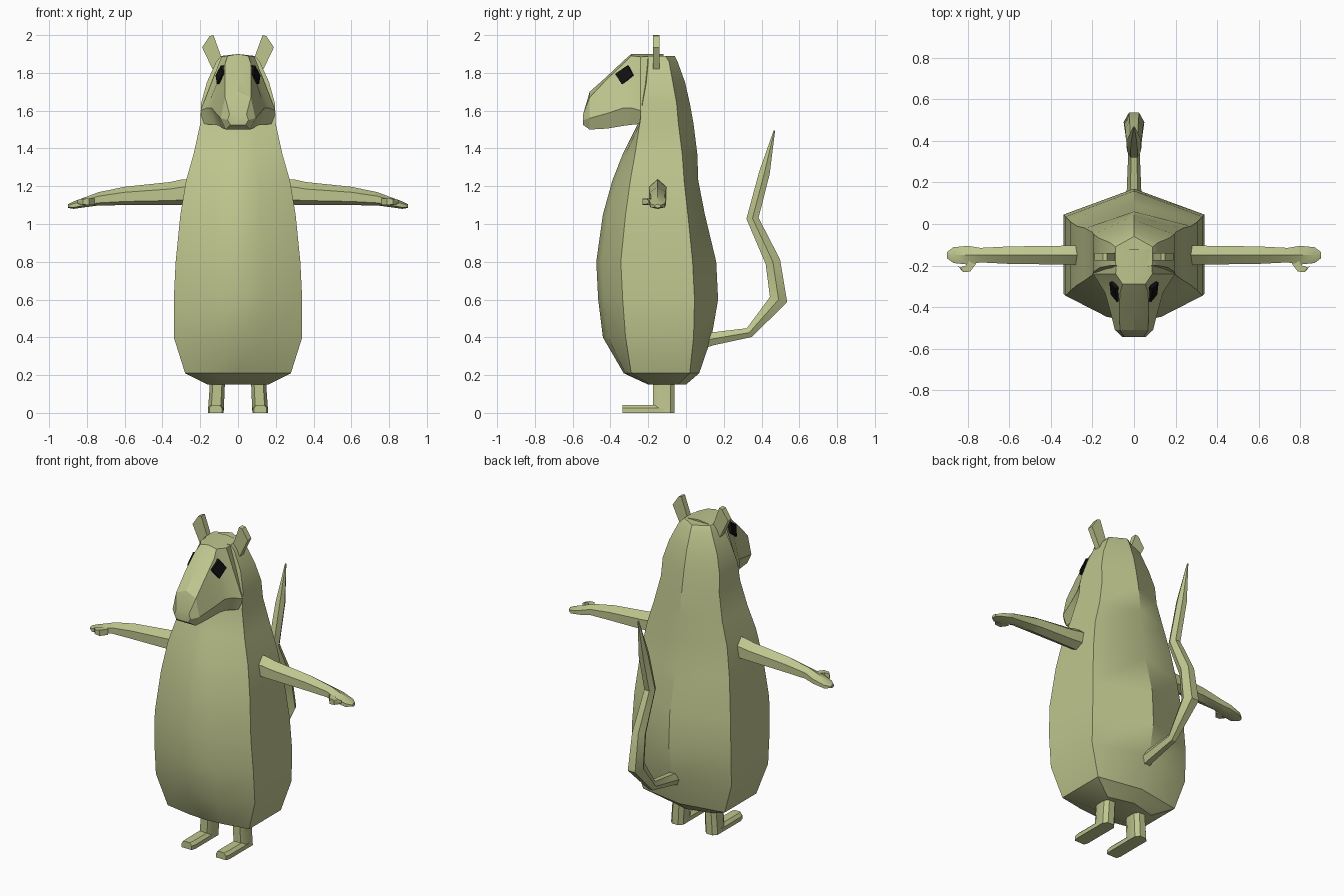
import bpy, bmesh, math
from mathutils import Vector


def material(name, rgb):
    m = bpy.data.materials.new(name)
    m.diffuse_color = (*rgb, 1)
    return m


FUR = material("olive", (0.52, 0.56, 0.27))
BLACK = material("black", (0.005, 0.005, 0.005))


def loft(name, rings, mirror=False, mat=FUR, smooth=35):
    """Skin a list of equal-length rings, cap both ends, optionally mirror over x."""
    bm = bmesh.new()
    loops = [[bm.verts.new(p) for p in r] for r in rings]
    n = len(loops[0])
    for a, b in zip(loops, loops[1:]):
        for i in range(n):
            j = (i + 1) % n
            bm.faces.new((a[i], a[j], b[j], b[i]))
    bm.faces.new(loops[0])
    bm.faces.new(loops[-1])
    bmesh.ops.recalc_face_normals(bm, faces=bm.faces)
    me = bpy.data.meshes.new(name)
    bm.to_mesh(me)
    bm.free()
    me.materials.append(mat)
    ob = bpy.data.objects.new(name, me)
    bpy.context.collection.objects.link(ob)
    if mirror:
        ob.modifiers.new("mirror", "MIRROR").use_mirror_merge = False
    if smooth:
        bpy.ops.object.select_all(action="DESELECT")
        ob.select_set(True)
        bpy.context.view_layer.objects.active = ob
        bpy.ops.object.shade_smooth_by_angle(angle=math.radians(smooth))
    return ob


def symmetric(half):
    """Close a half ring that starts and ends on x = 0."""
    return half + [(-x, y, z) for x, y, z in half[-2:0:-1]]


# Body: z, half width, front, front corner, back corner, back
body = [
    (0.15, 0.16, -0.20, -0.19, -0.04, 0.00),
    (0.21, 0.28, -0.33, -0.29, 0.02, 0.07),
    (0.40, 0.34, -0.44, -0.32, 0.04, 0.135),
    (0.60, 0.34, -0.465, -0.335, 0.045, 0.17),
    (0.80, 0.33, -0.475, -0.345, 0.035, 0.16),
    (1.05, 0.305, -0.44, -0.32, 0.01, 0.10),
    (1.23, 0.275, -0.39, -0.295, -0.01, 0.065),
    (1.37, 0.235, -0.335, -0.27, -0.02, 0.06),
    (1.53, 0.20, -0.255, -0.245, -0.04, 0.04),
    (1.64, 0.195, -0.25, -0.23, -0.05, 0.02),
    (1.75, 0.165, -0.23, -0.21, -0.07, -0.005),
    (1.86, 0.115, -0.22, -0.20, -0.09, -0.045),
    (1.89, 0.09, -0.21, -0.20, -0.11, -0.06),
]
loft("body", [symmetric([(0, f, z), (w * .4, f + .22 * (fc - f), z), (w, fc, z),
                         (w, bc, z), (0, b, z)])
              for z, w, f, fc, bc, b in body])

# Head and snout: y, top z, brow corner, cheek corner, jaw corner
head = [
    (-0.12, 1.90, (0.085, 1.89), (0.16, 1.60), (0.15, 1.54)),
    (-0.24, 1.90, (0.088, 1.885), (0.198, 1.60), (0.185, 1.53)),
    (-0.29, 1.90, (0.055, 1.89), (0.165, 1.615), (0.12, 1.525)),
    (-0.33, 1.865, (0.068, 1.85), (0.14, 1.615), (0.10, 1.52)),
    (-0.42, 1.78, (0.07, 1.765), (0.115, 1.585), (0.08, 1.505)),
    (-0.51, 1.70, (0.068, 1.67), (0.092, 1.56), (0.065, 1.50)),
    (-0.545, 1.58, (0.045, 1.58), (0.055, 1.55), (0.04, 1.525)),
]
loft("head", [symmetric([(0, y, t), (a[0], y, a[1]), (b[0], y, b[1]),
                         (c[0], y, c[1]), (0, y, c[1])])
              for y, t, a, b, c in head], smooth=25)

# Eyes
eye = [(0.083, -0.375, 1.795), (0.091, -0.31, 1.84), (0.119, -0.28, 1.787), (0.112, -0.34, 1.74)]
loft("eyes", [eye, [(x - .02, y + .005, z) for x, y, z in eye]], True, BLACK, 0)

# Ears
ear = [(0.13, 2.0), (0.15, 1.995), (0.19, 1.935), (0.135, 1.82), (0.085, 1.875)]
loft("ears", [[(x, y, z) for x, z in ear] for y in (-0.175, -0.14)], True, smooth=0)

# Arms with flattened hands: x, y half width, bottom z, top z
arm = [(0.22, 0.047, 1.10, 1.24), (0.30, 0.047, 1.10, 1.235), (0.36, 0.045, 1.10, 1.222),
       (0.60, 0.042, 1.10, 1.197), (0.74, 0.035, 1.098, 1.168), (0.80, 0.045, 1.09, 1.145),
       (0.87, 0.038, 1.08, 1.12), (0.90, 0.015, 1.085, 1.105)]
loft("arms", [[(x, -0.15 + u * w, b + v * (t - b)) for u, v in
               ((0, 1), (1, .7), (1, .2), (0, 0), (-1, .2), (-1, .7))]
              for x, w, b, t in arm], True)

# Thumbs
thumb = [(0.77, -0.175, 0.018), (0.80, -0.215, 0.018), (0.83, -0.22, 0.014), (0.845, -0.205, 0.008)]
loft("thumbs", [[(x - .6 * s * r, y - .8 * s * r, 1.118 + v * r)
                 for s, v in ((1, 1), (1, -1), (-1, -1), (-1, 1))]
                for x, y, r in thumb], True)

# Legs
leg = [(0.03, 0.0), (0.055, 1), (0.025, 1)]
loft("legs", [[(cx + u * w, -0.117 + v * 0.057, z) for u, v in
               ((-.6, -1), (.6, -1), (1, -.5), (1, .6), (.5, 1), (-.5, 1), (-1, .6), (-1, -.5))]
              for z, cx, w in ((0, 0.118, 0.042), (0.14, 0.11, 0.04), (0.26, 0.11, 0.04))], True)

# Feet
loft("feet", [[(0.118 - w, y, 0), (0.118 + w, y, 0), (0.118 + w, y, 0.025),
               (0.118 + w * .6, y, 0.042), (0.118 - w * .6, y, 0.042), (0.118 - w, y, 0.025)]
              for y, w in ((-0.12, 0.042), (-0.31, 0.042), (-0.335, 0.034))], True)

# Tail: y, z, radius along the bent path
tail = [(0.04, 0.365, 0.04), (0.14, 0.392, 0.036), (0.335, 0.425, 0.028), (0.49, 0.60, 0.05),
        (0.46, 0.80, 0.042), (0.352, 1.03, 0.034), (0.415, 1.27, 0.03), (0.468, 1.495, 0.004)]
pts = [Vector((0, y, z)) for y, z, r in tail]
rings = []
for i, p in enumerate(pts):
    d = Vector()
    if i:
        d += (p - pts[i - 1]).normalized()
    if i < len(pts) - 1:
        d += (pts[i + 1] - p).normalized()
    side = d.normalized().cross(Vector((1, 0, 0)))
    r = tail[i][2]
    rings.append([p + Vector((r * math.cos(a), 0, 0)) + side * r * math.sin(a) * 1.1
                  for a in (k * math.pi / 3 for k in range(6))])
loft("tail", rings, smooth=30)
